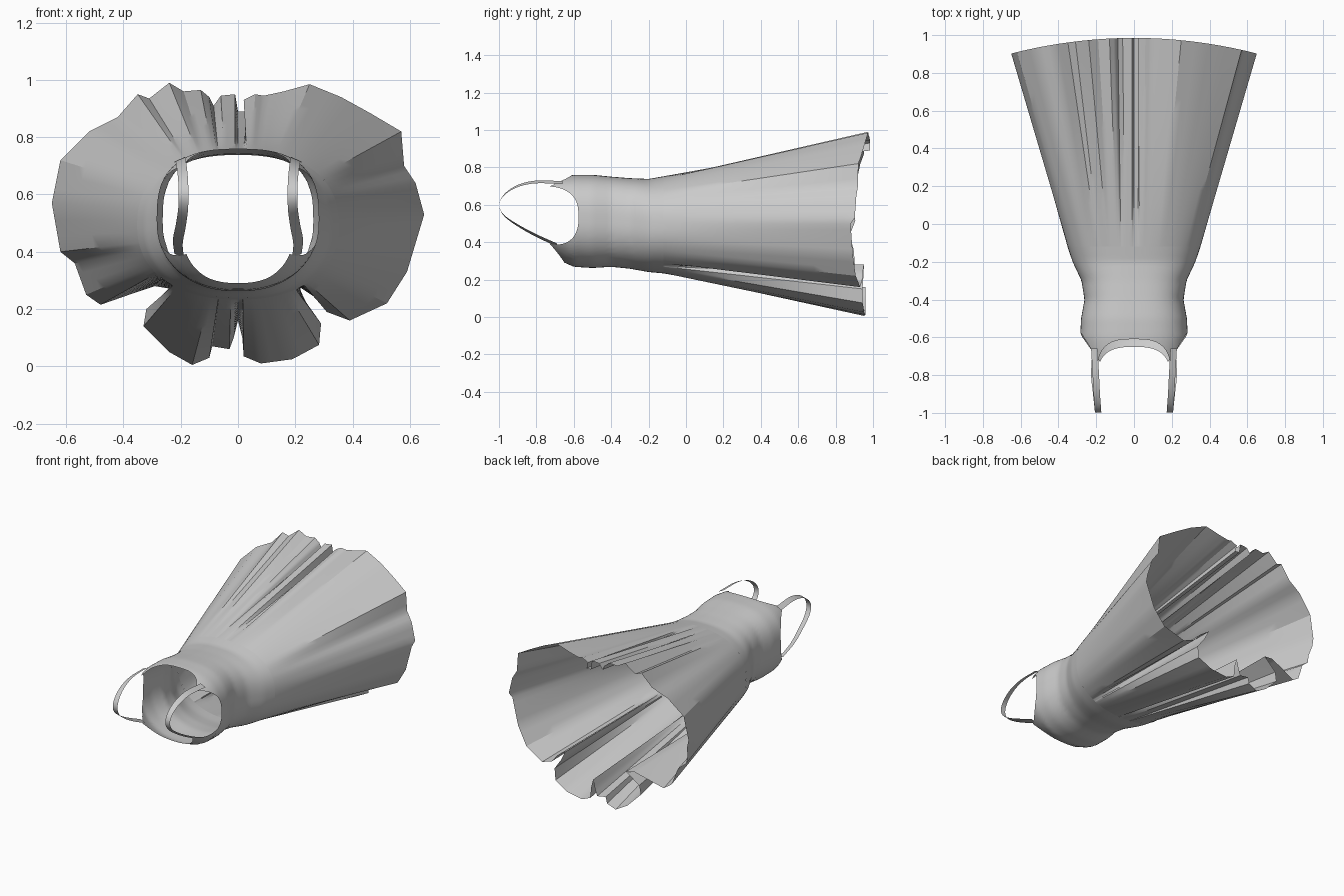
import bpy, bmesh, math
from mathutils import Vector

if "Cube" in bpy.data.objects:
    bpy.data.objects.remove(bpy.data.objects["Cube"])

# Body cross-sections: y, half width, top z, bottom z, upper squareness
SECTIONS = [(-0.73, .245, .735, .34, 3.0), (-0.66, .27, .752, .295, 2.8),
            (-0.60, .285, .76, .268, 2.7), (-0.50, .28, .76, .262, 2.7),
            (-0.40, .262, .75, .268, 2.7), (-0.30, .278, .742, .258, 2.6),
            (-0.20, .325, .738, .24, 2.4), (-0.12, .352, .752, .233, 2.35)]
WAIST = -0.12
ARM_TOP, ARM_LOW = math.radians(47), math.radians(-45)

# Hem outline (x, z), clockwise from the centre top, with pleats turned inward
HEM = [(.03, .89), (.02, .93), (.06, .95), (.09, .945), (.16, .96), (.25, .985), (.36, .94),
       (.46, .885), (.57, .82), (.58, .70), (.62, .64), (.65, .53), (.62, .43), (.59, .33),
       (.52, .22), (.39, .16), (.31, .19), (.27, .24), (.21, .28), (.24, .22), (.29, .15),
       (.283, .075), (.19, .025), (.08, .01), (.02, .035), (.015, .10), (0, .16), (-.015, .10),
       (-.03, .06), (-.09, .07), (-.10, .03), (-.16, .005), (-.24, .05), (-.33, .14),
       (-.32, .20), (-.23, .27), (-.29, .28), (-.38, .25), (-.48, .215), (-.53, .25),
       (-.57, .36), (-.62, .40), (-.65, .57), (-.62, .72), (-.52, .82), (-.42, .87),
       (-.35, .95), (-.31, .935), (-.24, .99), (-.19, .96), (-.13, .965), (-.10, .94),
       (-.085, .91), (-.06, .945), (-.01, .95), (0, .89)]


def body_point(y, phi):
    """Point on the rounded-square body section at depth y."""
    i = 0
    while i < len(SECTIONS) - 2 and y > SECTIONS[i + 1][0]:
        i += 1
    a, b = SECTIONS[i], SECTIONS[i + 1]
    t = min(1, max(0, (y - a[0]) / (b[0] - a[0])))
    w, zt, zb, n = (a[k] + (b[k] - a[k]) * t for k in (1, 2, 3, 4))
    c, s = math.cos(phi), math.sin(phi)
    n = n if s > 0 else 2.25
    x = w * math.copysign(abs(c) ** (2 / n), c)
    z = (zt + zb) / 2 + (zt - zb) / 2 * math.copysign(abs(s) ** (2 / n), s)
    return Vector((x, y, z))


def top_edge(phi):
    """Depth of the neckline and armhole edge around the body."""
    p = math.asin(max(-1, min(1, math.sin(phi))))
    power = 2.3
    if p > ARM_TOP:
        lo, hi, depth = ARM_TOP, math.pi - ARM_TOP, .12
    elif p < ARM_LOW:
        lo, hi, depth = -math.pi - ARM_LOW, ARM_LOW, .08
    else:
        lo, hi, depth = ARM_LOW, ARM_TOP, .155
        power = 2.6 if p > 0 else 2.0
    u = 2 * (p - lo) / (hi - lo) - 1
    return -0.73 + depth * (1 - abs(u) ** power)


def grid_object(name, rows, closed):
    """Mesh from rows of points; closed joins each row's ends."""
    bm = bmesh.new()
    vs = [[bm.verts.new(p) for p in r] for r in rows]
    n = len(rows[0])
    for r0, r1 in zip(vs, vs[1:]):
        for i in range(n if closed else n - 1):
            j = (i + 1) % n
            bm.faces.new((r0[i], r0[j], r1[j], r1[i]))
    bmesh.ops.recalc_face_normals(bm, faces=bm.faces)
    me = bpy.data.meshes.new(name)
    bm.to_mesh(me)
    bm.free()
    ob = bpy.data.objects.new(name, me)
    bpy.context.collection.objects.link(ob)
    bpy.ops.object.select_all(action='DESELECT')
    ob.select_set(True)
    bpy.context.view_layer.objects.active = ob
    bpy.ops.object.shade_smooth_by_angle(angle=math.radians(30))
    return ob


# Bodice with scooped neck and armholes
N, R = 160, 24
rows = []
for j in range(R + 1):
    row = []
    for i in range(N):
        phi = 2 * math.pi * i / N
        y0 = top_edge(phi)
        row.append(body_point(y0 + (WAIST - y0) * j / R, phi))
    rows.append(row)
grid_object("bodice", rows, True)

# Flared pleated skirt: each hem panel is split so the waist stays round
angles = []
for k, (x, z) in enumerate(HEM):
    a = math.atan2((z - .49) / .48, x / .65)
    angles.append(a - 2 * math.pi if a > math.pi / 2 - .06 and k > 5 else a)
angles.sort(reverse=True)
SUB = 3
columns = []
for k, (x, z) in enumerate(HEM):
    nx, nz = HEM[(k + 1) % len(HEM)]
    na = angles[k + 1] if k + 1 < len(HEM) else angles[0] - 2 * math.pi
    for s in range(SUB):
        t = s / SUB
        px, pz = x + (nx - x) * t, z + (nz - z) * t
        # hem edge curves back toward the waist at the sides
        y = (.985 if pz > .5 else .96) - .08 * (px / .64) ** 2
        columns.append((angles[k] + (na - angles[k]) * t, Vector((px, y, pz))))
STEPS = 14
grid_object("skirt", [[body_point(WAIST, a).lerp(end, j / STEPS) for a, end in columns]
                      for j in range(STEPS + 1)], True)

# Shoulder straps: flat ribbons swept along a smoothed loop
PATH = [(.21, -.66, .718), (.202, -.80, .722), (.197, -.90, .70), (.192, -.97, .655),
        (.19, -.998, .60), (.192, -.975, .545), (.2, -.90, .49), (.21, -.80, .435),
        (.205, -.69, .385)]


def smooth_path(pts, sub=6):
    p = [Vector(q) for q in pts]
    p = [2 * p[0] - p[1]] + p + [2 * p[-1] - p[-2]]
    out = []
    for a, b, c, d in zip(p, p[1:], p[2:], p[3:]):
        for s in range(sub):
            t = s / sub
            out.append(.5 * (2 * b + (c - a) * t + (2 * a - 5 * b + 4 * c - d) * t * t
                             + (3 * b - a - 3 * c + d) * t ** 3))
    return out + [p[-2]]


for side, name in ((1, "strap_right"), (-1, "strap_left")):
    rows = []
    path = smooth_path(PATH)
    for k, p in enumerate(path):
        # outer edge tips down so the ribbon follows the shoulder
        tip = .008 * math.cos(math.pi * k / (len(path) - 1))
        rows.append([Vector((side * (p.x + o * .017), p.y, p.z - o * tip))
                     for o in (-1, 0, 1)])
    grid_object(name, rows, False)
